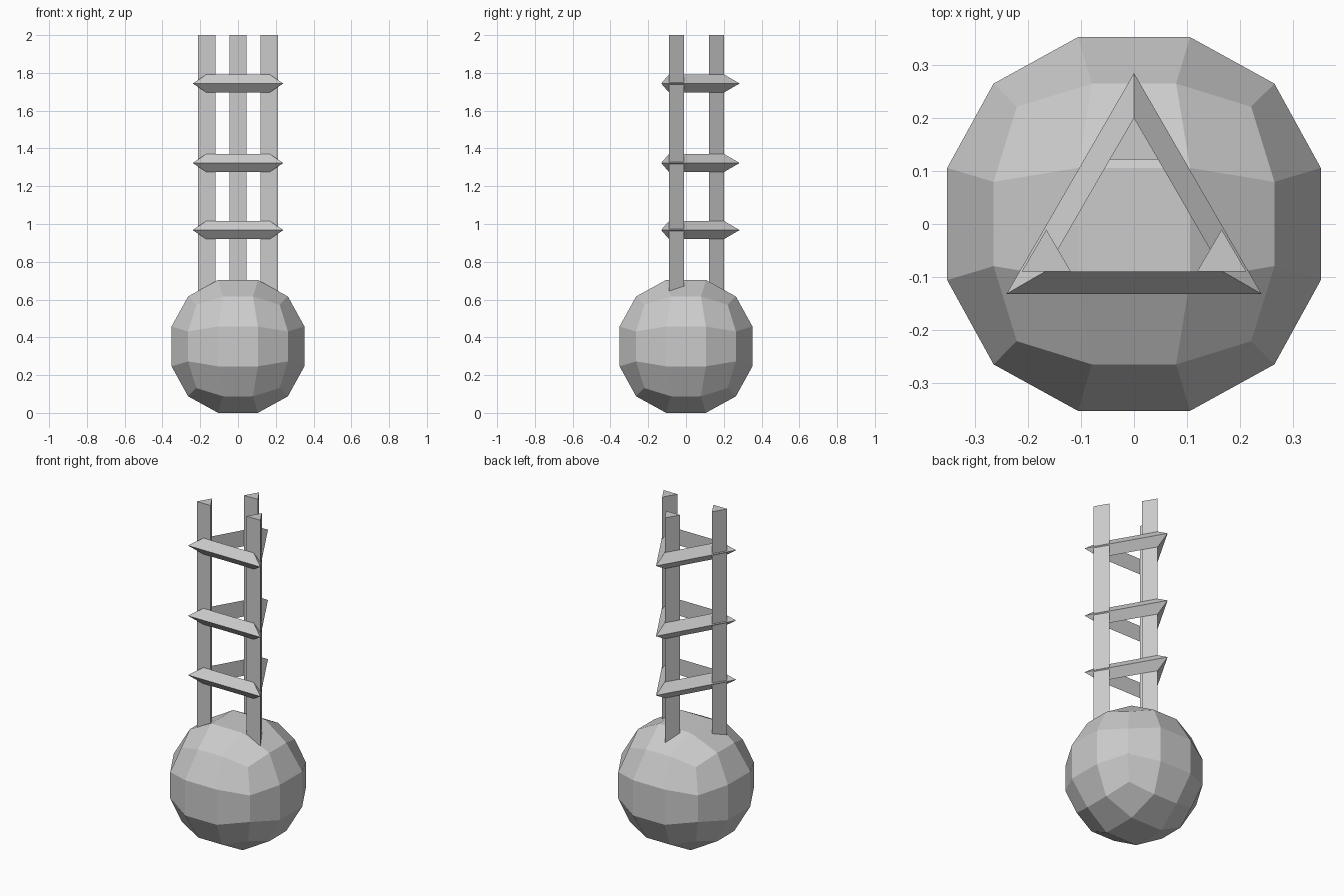
import bpy, bmesh, math
from mathutils import Vector

if "Cube" in bpy.data.objects:
    bpy.data.objects.remove(bpy.data.objects["Cube"])


def make_object(name, bm):
    bmesh.ops.recalc_face_normals(bm, faces=bm.faces[:])
    mesh = bpy.data.meshes.new(name)
    bm.to_mesh(mesh)
    bm.free()
    obj = bpy.data.objects.new(name, mesh)
    bpy.context.collection.objects.link(obj)
    return obj


# Faceted ball: a cube with 3x3 faces per side, pushed out to a sphere
RADIUS, BALL_Z = 0.382, 0.352
bm = bmesh.new()
bmesh.ops.create_cube(bm, size=2)
bmesh.ops.subdivide_edges(bm, edges=bm.edges[:], cuts=2, use_grid_fill=True)
for v in bm.verts:
    p = Vector([math.copysign(0.3, c) if abs(c) < 0.9 else c for c in v.co])
    v.co = p.normalized() * RADIUS
ball = make_object("ball", bm)
ball.location.z = BALL_Z


# Three-sided posts, sunk into the ball
def post(name, x, y, bottom=0.5, top=2.0):
    bm = bmesh.new()
    profile = [(0, 0.0525), (-0.046, -0.0262), (0.046, -0.0262)]
    face = bm.faces.new([bm.verts.new((x + a, y + b, bottom)) for a, b in profile])
    ext = bmesh.ops.extrude_face_region(bm, geom=[face], use_keep_orig=True)
    for v in ext["geom"]:
        if isinstance(v, bmesh.types.BMVert):
            v.co.z = top
    make_object(name, bm)


post("front_left_post", -0.165, -0.063)
post("front_right_post", 0.165, -0.063)
post("back_post", 0, 0.148)


# Triangular rings with a triangular cross-section
def ring(name, z, major=0.221, minor=0.056, cy=0.007):
    bm = bmesh.new()
    rows = []
    for i in range(3):
        a = math.radians(90 + 120 * i)
        row = []
        for j in range(3):
            b = math.radians(120 * j)
            r = major + minor * math.cos(b)
            row.append(bm.verts.new((r * math.cos(a), cy + r * math.sin(a),
                                     z + minor * math.sin(b))))
        rows.append(row)
    for i in range(3):
        p, q = rows[i], rows[(i + 1) % 3]
        for j in range(3):
            k = (j + 1) % 3
            bm.faces.new((p[j], q[j], q[k], p[k]))
    make_object(name, bm)


for name, z in (("lower_ring", 0.968), ("middle_ring", 1.323), ("upper_ring", 1.744)):
    ring(name, z)
